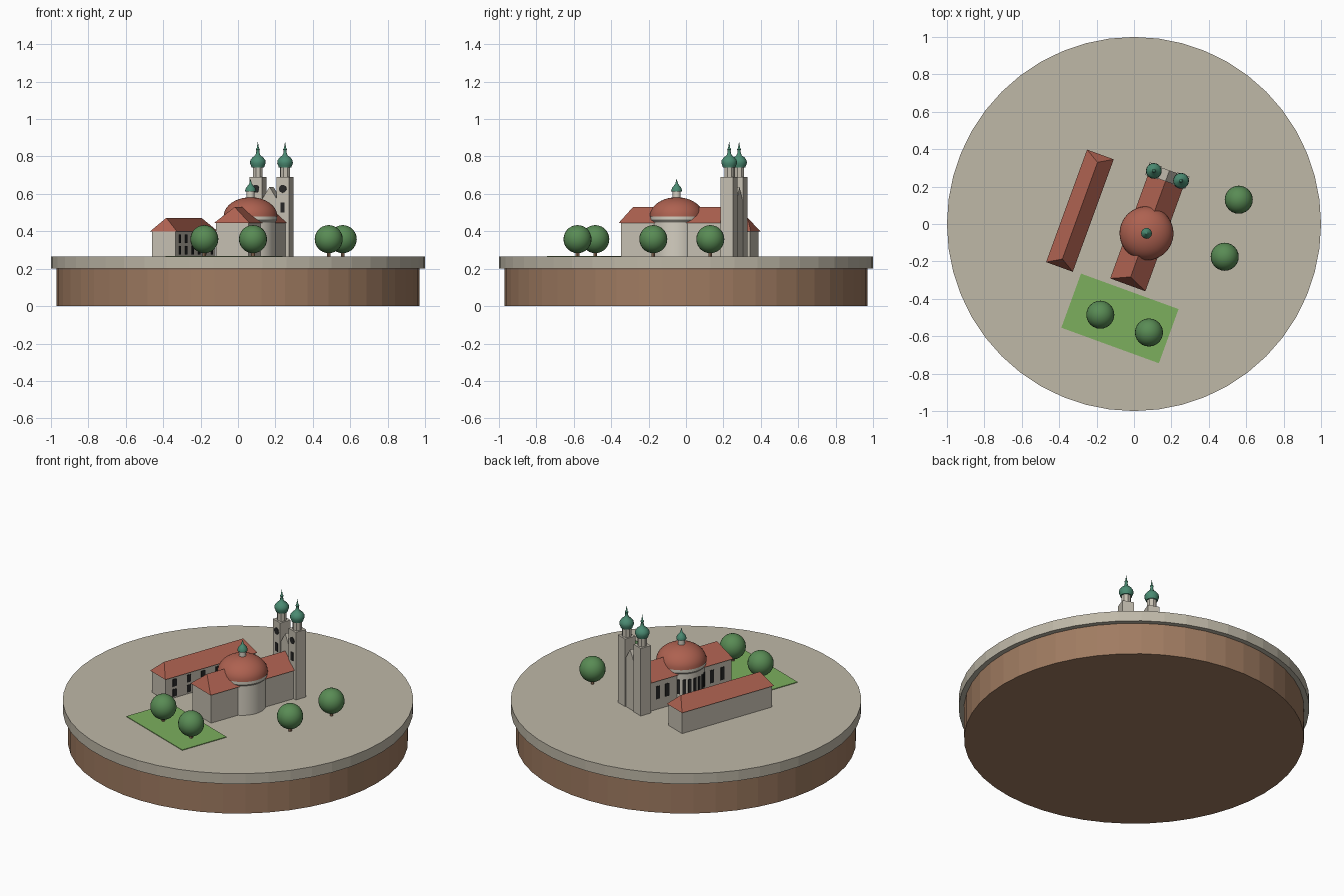
import bpy, bmesh, math
from mathutils import Matrix, Vector

cube = bpy.data.objects.get("Cube")
if cube:
    bpy.data.objects.remove(cube, do_unlink=True)


def material(name, rgb):
    m = bpy.data.materials.new(name)
    m.use_nodes = True
    m.diffuse_color = (*rgb, 1)
    m.node_tree.nodes["Principled BSDF"].inputs["Base Color"].default_value = (*rgb, 1)
    return m


STONE = material("paving stone", (0.52, 0.48, 0.39))
EARTH = material("brown earth", (0.35, 0.20, 0.12))
WALL = material("wall plaster", (0.56, 0.52, 0.44))
CREAM = material("rotunda cream", (0.66, 0.62, 0.53))
ROOF = material("red roof tile", (0.42, 0.12, 0.08))
COPPER = material("green copper", (0.07, 0.26, 0.17))
LAWN = material("lawn green", (0.20, 0.43, 0.11))
LEAF = material("tree green", (0.10, 0.26, 0.09))
DARK = material("dark opening", (0.02, 0.02, 0.02))

GROUND = 0.265
TURN = Matrix.Rotation(math.radians(-20), 4, 'Z')  # the complex stands at an angle


def finish(name, bm, mat, smooth=False, turned=True):
    bmesh.ops.recalc_face_normals(bm, faces=bm.faces)
    mesh = bpy.data.meshes.new(name)
    bm.to_mesh(mesh)
    bm.free()
    mesh.materials.append(mat)
    ob = bpy.data.objects.new(name, mesh)
    bpy.context.collection.objects.link(ob)
    if turned:
        ob.matrix_world = TURN
    if smooth:
        bpy.ops.object.select_all(action='DESELECT')
        ob.select_set(True)
        bpy.context.view_layer.objects.active = ob
        bpy.ops.object.shade_smooth_by_angle(angle=math.radians(35))
    return ob


def box(name, mat, u, v, z0, z1, width, depth, angle=0):
    bm = bmesh.new()
    m = (Matrix.Translation((u, v, (z0 + z1) / 2)) @ Matrix.Rotation(angle, 4, 'Z')
         @ Matrix.Diagonal((width, depth, z1 - z0, 1)))
    bmesh.ops.create_cube(bm, size=1, matrix=m)
    return finish(name, bm, mat)


def lathe(name, mat, u, v, profile, sides=32, smooth=True, turned=True):
    bm = bmesh.new()
    rings = []
    for r, z in profile:
        if r == 0:
            rings.append([bm.verts.new((u, v, z))])
        else:
            rings.append([bm.verts.new((u + r * math.cos(math.tau * i / sides),
                                        v + r * math.sin(math.tau * i / sides), z))
                          for i in range(sides)])
    for a, b in zip(rings, rings[1:]):
        for i in range(sides):
            j = (i + 1) % sides
            if len(b) == 1:
                bm.faces.new((a[i], a[j], b[0]))
            else:
                bm.faces.new((a[i], a[j], b[j], b[i]))
    for ring in (rings[0], rings[-1]):
        if len(ring) > 1:
            bm.faces.new(ring)
    return finish(name, bm, mat, smooth, turned)


def ridge_roof(name, mat, u, v0, v1, half, eave, ridge, hip0=0, hip1=0):
    bm = bmesh.new()
    a, b, c, d = [bm.verts.new((u + s * half, v, eave))
                  for s, v in ((-1, v0), (1, v0), (1, v1), (-1, v1))]
    e, f = [bm.verts.new((u, v, ridge)) for v in (v0 + hip0, v1 - hip1)]
    for face in ((a, b, c, d), (a, b, e), (c, d, f), (b, c, f, e), (d, a, e, f)):
        bm.faces.new(face)
    return finish(name, bm, mat)


# Round base
lathe("earth_plinth", EARTH, 0, 0, [(0.97, 0), (0.97, 0.2)], 48, False, False)
lathe("paved_plate", STONE, 0, 0, [(1, 0.2), (1, GROUND)], 48, False, False)

# Lawn
box("lawn", LAWN, 0.102, -0.5, GROUND, GROUND + 0.004, 0.555, 0.308)

# Trees
for i, (x, y) in enumerate([(-0.18, -0.485), (0.08, -0.58), (0.485, -0.175), (0.56, 0.13)]):
    bm = bmesh.new()
    bmesh.ops.create_uvsphere(bm, u_segments=24, v_segments=14, radius=0.075,
                              matrix=Matrix.Translation((x, y, 0.358)))
    finish(f"tree_crown_{i + 1}", bm, LEAF, True, False)
    lathe(f"tree_trunk_{i + 1}", EARTH, x, y, [(0.01, GROUND), (0.01, 0.3)], 8, True, False)

# Long wing with its courtyard windows
WING = -0.296
box("wing_walls", WALL, WING, -0.032, GROUND, 0.402, 0.134, 0.626)
ridge_roof("wing_roof", ROOF, WING, -0.352, 0.288, 0.076, 0.4, 0.472, 0.045, 0.045)
for row, z in enumerate((0.275, 0.338)):
    for i in range(6):
        box(f"wing_window_{row + 1}_{i + 1}", DARK, WING + 0.067, -0.282 + i * 0.1,
            z, z + 0.046, 0.006, 0.028)

# Nave
AXIS = 0.08
box("nave_walls", WALL, AXIS, -0.015, GROUND, 0.447, 0.184, 0.585)
ridge_roof("nave_roof", ROOF, AXIS, -0.317, 0.272, 0.1, 0.445, 0.53, 0.045)
for i, v in enumerate((-0.245, -0.17, 0.14, 0.205)):
    box(f"nave_window_{i + 1}", DARK, AXIS - 0.092, v, 0.33, 0.41, 0.006, 0.026)

# Rotunda with dome and lantern
RV = -0.024
lathe("rotunda_drum", CREAM, AXIS, RV,
      [(0.133, GROUND), (0.133, 0.45), (0.141, 0.46), (0.141, 0.48)], 48)
dome = [(0.144 * math.cos(t), 0.48 + 0.102 * math.sin(t))
        for t in (math.pi / 2 * k / 10 for k in range(10))] + [(0, 0.582)]
lathe("rotunda_dome", ROOF, AXIS, RV, dome, 48)
lathe("lantern", CREAM, AXIS, RV, [(0.021, 0.57), (0.021, 0.617)], 16)
lathe("lantern_cap", COPPER, AXIS, RV,
      [(0.029, 0.612), (0.029, 0.618), (0.025, 0.632), (0.014, 0.645),
       (0.007, 0.655), (0, 0.682)], 16)
for i in range(7):
    t = math.radians(-42 + 14 * i)
    box(f"rotunda_window_{i + 1}", DARK, AXIS - 0.133 * math.cos(t), RV + 0.133 * math.sin(t),
        0.325, 0.415, 0.006, 0.018, -t)

# Twin towers with onion caps, clocks and windows
TV = 0.303
cap = [(0.034, 0.742), (0.036, 0.75), (0.042, 0.764), (0.04, 0.78), (0.029, 0.795),
       (0.014, 0.806), (0.009, 0.818), (0.008, 0.832), (0.011, 0.838), (0.006, 0.845), (0, 0.88)]
for side, s in (("right", -1), ("left", 1)):
    u = AXIS + s * 0.0775
    box(f"{side}_tower", WALL, u, TV, GROUND, 0.69, 0.071, 0.071)
    lathe(f"{side}_belfry", WALL, u, TV, [(0.028, 0.69), (0.028, 0.745)], 8, False)
    lathe(f"{side}_onion_cap", COPPER, u, TV, cap, 20)
    front = TV - 0.0355
    bm = bmesh.new()
    bmesh.ops.create_cone(bm, cap_ends=True, segments=20, radius1=0.021, radius2=0.021,
                          depth=0.006, matrix=Matrix.Translation((u, front, 0.627))
                          @ Matrix.Rotation(math.pi / 2, 4, 'X'))
    finish(f"{side}_tower_clock", bm, DARK)
    box(f"{side}_tower_window", DARK, u, front, 0.5, 0.553, 0.022, 0.006)

# Gabled facade between the towers
box("facade_wall", WALL, AXIS, TV, GROUND, 0.57, 0.09, 0.062)
ridge_roof("facade_gable", WALL, AXIS, TV - 0.031, TV + 0.031, 0.043, 0.57, 0.638)
